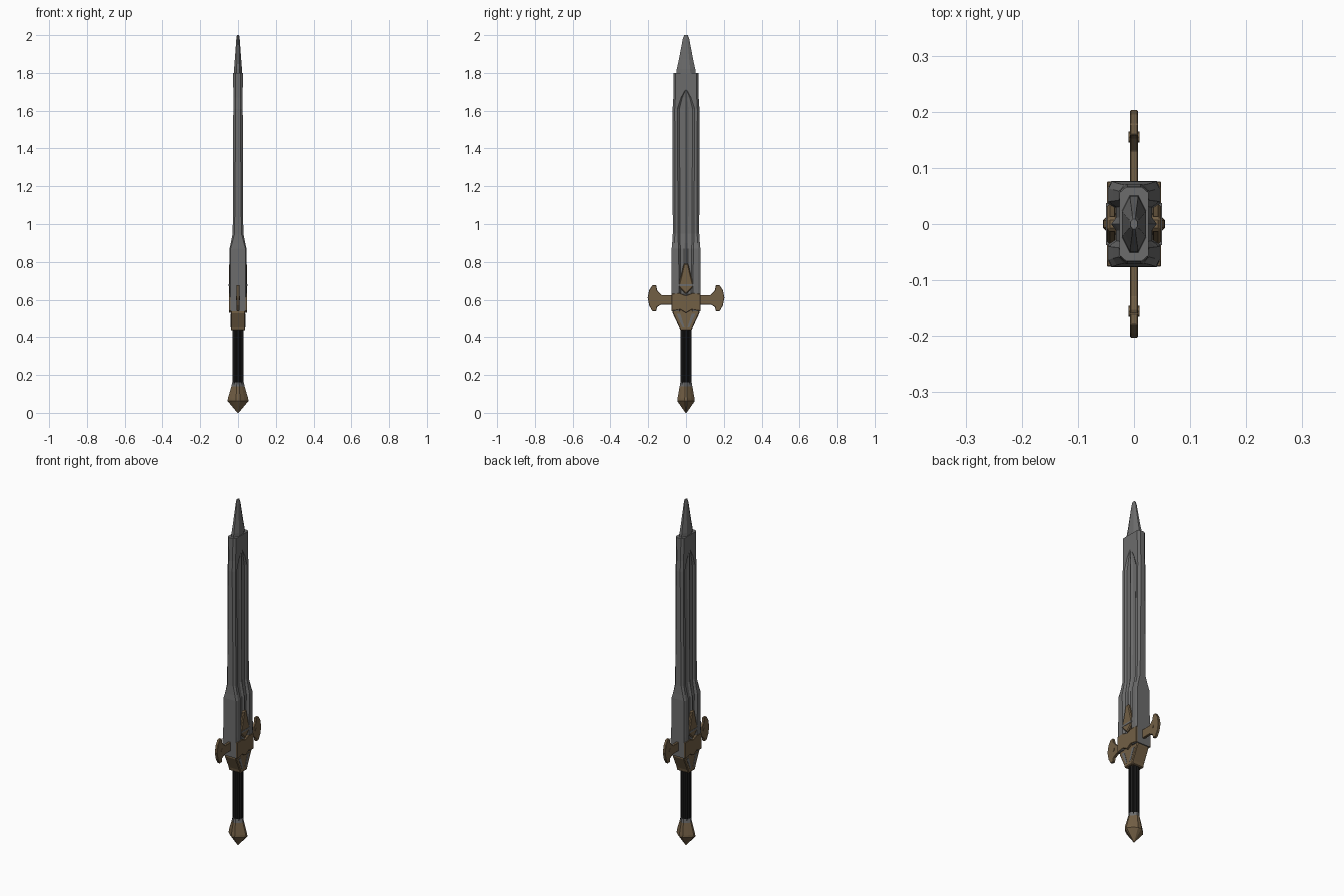
import bpy, bmesh, math

cube = bpy.data.objects.get("Cube")
if cube:
    bpy.data.objects.remove(cube)


def material(name, rgb):
    m = bpy.data.materials.new(name)
    m.use_nodes = True
    m.diffuse_color = (*rgb, 1)
    m.node_tree.nodes["Principled BSDF"].inputs["Base Color"].default_value = (*rgb, 1)
    return m


STEEL = material("steel grey", (0.15, 0.15, 0.15))
BRONZE = material("dull bronze", (0.17, 0.115, 0.06))
BLACK = material("black grip", (0.012, 0.012, 0.012))


def finish(bm, name, mat, bevel=0):
    bmesh.ops.recalc_face_normals(bm, faces=bm.faces[:])
    mesh = bpy.data.meshes.new(name)
    bm.to_mesh(mesh)
    bm.free()
    mesh.materials.append(mat)
    ob = bpy.data.objects.new(name, mesh)
    bpy.context.collection.objects.link(ob)
    if bevel:
        mod = ob.modifiers.new("soft edges", 'BEVEL')
        mod.width = bevel
        mod.segments = 1
    return ob


def loft(name, rings, mat):
    """Skin a stack of (height, outline) rings and cap both ends."""
    bm = bmesh.new()
    rows = [[bm.verts.new((x, y, z)) for x, y in outline] for z, outline in rings]
    n = len(rows[0])
    for a, b in zip(rows, rows[1:]):
        for i in range(n):
            j = (i + 1) % n
            bm.faces.new((a[i], a[j], b[j], b[i]))
    bm.faces.new(rows[0])
    bm.faces.new(rows[-1])
    return finish(bm, name, mat)


def plate(name, outline, x0, x1, mat, bevel=0):
    """Extrude a (y, z) outline from x0 to x1."""
    bm = bmesh.new()
    face = bm.faces.new([bm.verts.new((x0, y, z)) for y, z in outline])
    out = bmesh.ops.extrude_face_region(bm, geom=[face])
    for v in out["geom"]:
        if isinstance(v, bmesh.types.BMVert):
            v.co.x = x1
    return finish(bm, name, mat, bevel)


def mirrored(half):
    """Complete a half outline (y >= 0) across the centre plane."""
    return half + [(-y, z) for y, z in reversed(half) if y > 0]


def four_way(quarter):
    """Complete a quarter outline that starts on the x axis."""
    right = quarter + [(-x, y) for x, y in reversed(quarter)]
    return right + [(x, -y) for x, y in reversed(right) if y > 0]


def blade_section(w, t, e, f, d):
    # w half width, t half thickness, e edge thickness, f fuller half width, d fuller depth
    return four_way([(t - d * 0.35, 0), (t - d, f * 0.28), (t - d, f * 0.75),
                     (t, f), (t, w * 0.84), (e, w)])


# Blade with a ridged fuller on both faces and a thick lower block
blade_rows = [
    (0.54, 0.077, 0.045, 0.040, 0.036, 0.013),
    (0.66, 0.077, 0.046, 0.041, 0.036, 0.013),
    (0.87, 0.076, 0.045, 0.039, 0.040, 0.013),
    (0.90, 0.073, 0.038, 0.031, 0.041, 0.011),
    (0.95, 0.070, 0.028, 0.018, 0.042, 0.009),
    (1.61, 0.071, 0.025, 0.012, 0.046, 0.009),
    (1.67, 0.067, 0.025, 0.012, 0.026, 0.006),
    (1.71, 0.067, 0.025, 0.012, 0.004, 0.000),
    (1.80, 0.066, 0.026, 0.014, 0.004, 0.000),
]
loft("blade", [(r[0], blade_section(*r[1:])) for r in blade_rows], STEEL)

# Narrow pointed tip
tip_rows = [(1.78, 0.052, 0.022), (1.82, 0.049, 0.021), (1.87, 0.038, 0.017),
            (1.98, 0.017, 0.009), (2.0, 0.009, 0.006)]
loft("blade_tip", [(z, four_way([(t, 0), (t, w * 0.45), (t * 0.35, w)]))
                   for z, w, t in tip_rows], STEEL)

# Collar between guard and grip
collar = mirrored([(0.031, 0.435), (0.036, 0.455), (0.071, 0.53), (0.071, 0.56)])
plate("collar", collar, -0.038, 0.038, BRONZE, 0.004)

# Crescent-ended guard arms
arm = [(0.06, 0.575), (0.13, 0.575), (0.153, 0.562), (0.158, 0.54), (0.178, 0.54),
       (0.195, 0.57), (0.203, 0.61), (0.195, 0.65), (0.178, 0.677), (0.158, 0.677),
       (0.153, 0.65), (0.13, 0.625), (0.06, 0.625)]
for label, side in (("front", -1), ("back", 1)):
    plate(label + "_guard_arm", [(side * y, z) for y, z in arm],
          -0.0075, 0.0075, BRONZE, 0.002)
    stud = [(side * 0.155 + 0.01 * math.cos(a * math.pi / 4),
             0.608 + 0.01 * math.sin(a * math.pi / 4)) for a in range(8)]
    plate(label + "_guard_stud", stud, -0.0095, 0.0095, BRONZE)

# Ornaments on both broad faces
cross = mirrored([(0, 0.53), (0.03, 0.548), (0.076, 0.54), (0.076, 0.632), (0.032, 0.634),
                  (0, 0.622)])
drop = mirrored([(0, 0.628), (0.036, 0.665), (0.036, 0.69), (0.022, 0.745),
                 (0.012, 0.79)])
band = mirrored([(0.037, 0.672), (0.037, 0.682)])
slit = [(0.008, 0.455), (0.018, 0.455), (0.05, 0.525), (0.03, 0.525)]
for label, s in (("left", 1), ("right", -1)):
    plate(label + "_guard_plate", cross, s * 0.03, s * 0.0485, BRONZE, 0.002)
    plate(label + "_drop_ornament", drop, s * 0.03, s * 0.048, BRONZE, 0.005)
    plate(label + "_drop_band", band, s * 0.045, s * 0.0495, STEEL)
    for where, m in (("front", -1), ("back", 1)):
        plate(f"{label}_{where}_collar_inlay", [(m * y, z) for y, z in slit],
              s * 0.037, s * 0.0395, STEEL)

# Fluted grip
flutes = [((0.029 if i % 2 else 0.025) * math.cos(i * math.pi / 12),
           (0.029 if i % 2 else 0.025) * math.sin(i * math.pi / 12)) for i in range(24)]
loft("grip", [(0.15, flutes), (0.44, flutes)], BLACK)


# Faceted pommel with a steel cap
def diamond(x, y):
    return four_way([(x, y * 0.15), (x * 0.62, y * 0.62), (x * 0.2, y)])


loft("pommel", [(0, diamond(0.003, 0.003)), (0.062, diamond(0.055, 0.046)),
                (0.075, diamond(0.054, 0.045)), (0.14, diamond(0.035, 0.034))], BRONZE)
loft("pommel_cap", [(0.138, diamond(0.035, 0.034)), (0.162, diamond(0.031, 0.03))], STEEL)
